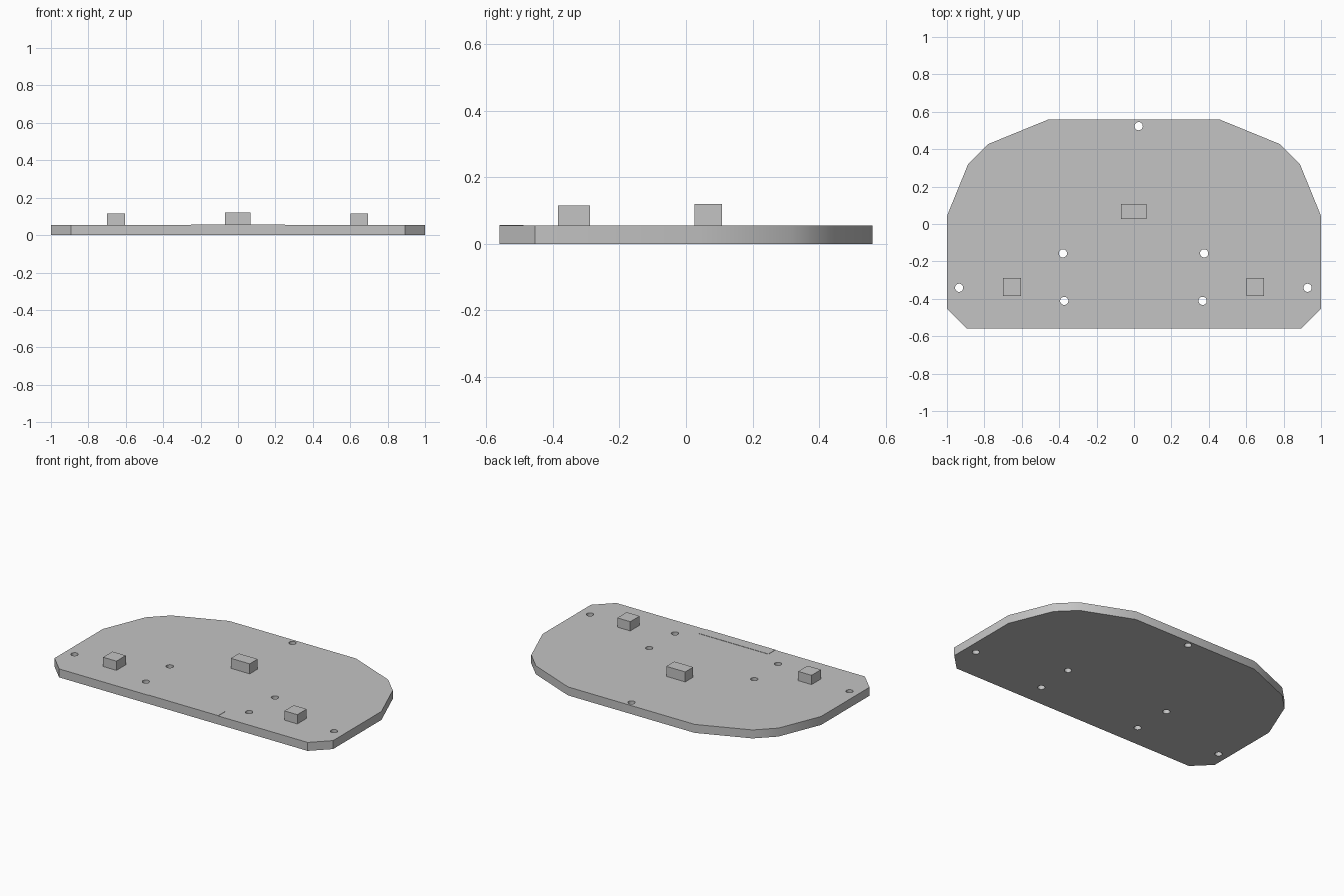
import bpy
import bmesh
from math import radians
from mathutils import Matrix, Vector

cube = bpy.data.objects.get("Cube")
if cube:
    bpy.data.objects.remove(cube, do_unlink=True)

THICKNESS = 0.055

grey = bpy.data.materials.new("light_grey")
grey.use_nodes = True
grey.diffuse_color = (0.55, 0.55, 0.55, 1)
grey.node_tree.nodes["Principled BSDF"].inputs["Base Color"].default_value = grey.diffuse_color


def make_object(name, bm):
    mesh = bpy.data.meshes.new(name)
    bmesh.ops.recalc_face_normals(bm, faces=bm.faces)
    bm.to_mesh(mesh)
    bm.free()
    mesh.materials.append(grey)
    obj = bpy.data.objects.new(name, mesh)
    bpy.context.collection.objects.link(obj)
    return obj


def block(name, low, high):
    low, high = Vector(low), Vector(high)
    bm = bmesh.new()
    matrix = Matrix.Translation((low + high) / 2) @ Matrix.Diagonal((*(high - low), 1))
    bmesh.ops.create_cube(bm, size=1, matrix=matrix)
    return make_object(name, bm)


# Base board: mirrored half outline, extruded upward
half = [(0.455, 0.56), (0.778, 0.428), (0.887, 0.32), (1, 0.043), (1, -0.453), (0.892, -0.56)]
outline = half + [(-x, y) for x, y in reversed(half)]
bm = bmesh.new()
face = bm.faces.new([bm.verts.new((x, y, 0)) for x, y in outline])
walls = bmesh.ops.extrude_face_region(bm, geom=[face])
top = [v for v in walls["geom"] if isinstance(v, bmesh.types.BMVert)]
bmesh.ops.translate(bm, verts=top, vec=(0, 0, THICKNESS))
board = make_object("base_board", bm)

# Screw holes drilled right through the board
holes = [(0.025, 0.523), (-0.38, -0.157), (0.375, -0.157), (-0.373, -0.411),
         (0.367, -0.411), (-0.935, -0.341), (0.928, -0.341)]
bm = bmesh.new()
for x, y in holes:
    bmesh.ops.create_cone(bm, cap_ends=True, segments=24, radius1=0.022, radius2=0.022,
                          depth=0.3, matrix=Matrix.Translation((x, y, 0)))
drill = make_object("hole_cutter", bm)
drill.hide_render = True

cut = board.modifiers.new("holes", "BOOLEAN")
cut.operation = "DIFFERENCE"
cut.solver = "EXACT"
cut.object = drill
bpy.ops.object.select_all(action="DESELECT")
board.select_set(True)
bpy.context.view_layer.objects.active = board
bpy.ops.object.modifier_apply(modifier=cut.name)
bpy.data.objects.remove(drill, do_unlink=True)
bpy.ops.object.shade_smooth_by_angle(angle=radians(30))

# Blocks standing on the board
block("centre_block", (-0.07, 0.026, THICKNESS), (0.066, 0.108, 0.12))
block("right_block", (-0.7, -0.384, THICKNESS), (-0.604, -0.288, 0.115))
block("left_block", (0.602, -0.384, THICKNESS), (0.695, -0.288, 0.115))

# Thin strip along the front edge
block("front_strip", (-0.25, -0.56, THICKNESS - 0.003), (0.25, -0.488, THICKNESS + 0.002))
